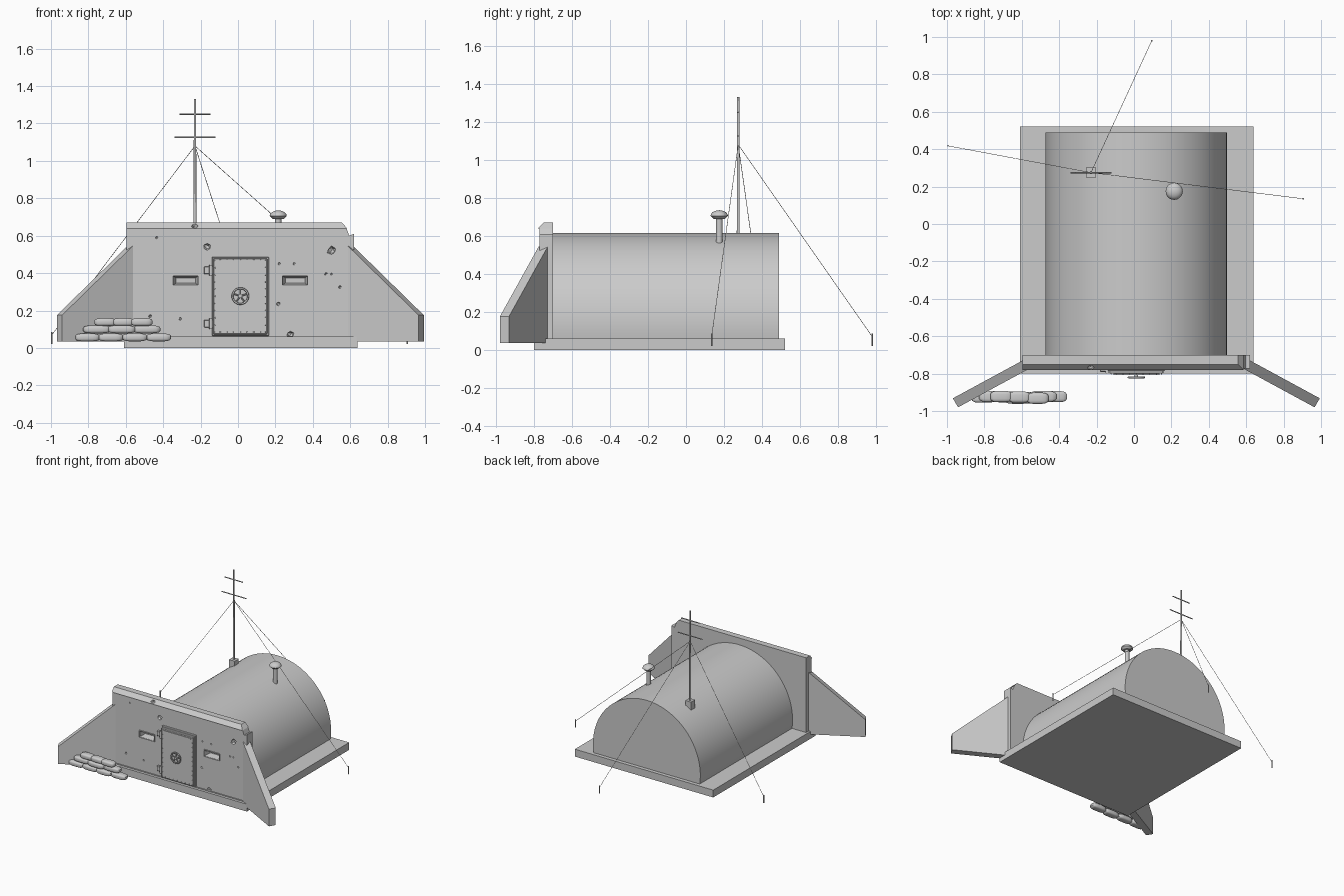
import bpy, bmesh, math, random
from mathutils import Vector

if "Cube" in bpy.data.objects:
    bpy.data.objects.remove(bpy.data.objects["Cube"], do_unlink=True)
random.seed(4)
CX = 0.0125  # centre line of the bunker

concrete = bpy.data.materials.new("concrete_grey")
concrete.use_nodes = True
GREY = (0.6, 0.6, 0.6, 1)
concrete.diffuse_color = GREY
concrete.node_tree.nodes["Principled BSDF"].inputs["Base Color"].default_value = GREY


def finish(bm, name, smooth=False):
    bmesh.ops.recalc_face_normals(bm, faces=bm.faces)
    me = bpy.data.meshes.new(name)
    bm.to_mesh(me)
    bm.free()
    me.materials.append(concrete)
    ob = bpy.data.objects.new(name, me)
    bpy.context.collection.objects.link(ob)
    if smooth:
        bpy.ops.object.select_all(action="DESELECT")
        ob.select_set(True)
        bpy.context.view_layer.objects.active = ob
        bpy.ops.object.shade_smooth_by_angle(angle=math.radians(35))
    return ob


def box(name, x, y, z, bevel=0):
    bm = bmesh.new()
    bmesh.ops.create_cube(bm, size=1)
    for v in bm.verts:
        v.co = [r[0] + (c + 0.5) * (r[1] - r[0]) for c, r in zip(v.co, (x, y, z))]
    if bevel:
        bmesh.ops.bevel(bm, geom=bm.edges[:], offset=bevel, segments=1, affect="EDGES")
    return finish(bm, name)


def prism(name, points, offset, smooth=False):
    """Extrude a closed 3D outline along an offset."""
    bm = bmesh.new()
    face = bm.faces.new([bm.verts.new(p) for p in points])
    out = bmesh.ops.extrude_face_region(bm, geom=[face])["geom"]
    bmesh.ops.translate(bm, vec=offset, verts=[v for v in out if isinstance(v, bmesh.types.BMVert)])
    return finish(bm, name, smooth)


def rod(name, a, b, r1, r2=None, sides=12):
    a, b = Vector(a), Vector(b)
    bm = bmesh.new()
    bmesh.ops.create_cone(bm, cap_ends=True, segments=sides, radius1=r1,
                          radius2=r1 if r2 is None else r2, depth=(b - a).length)
    turn = (b - a).to_track_quat("Z", "Y")
    for v in bm.verts:
        v.co = turn @ v.co + (a + b) / 2
    return finish(bm, name, sides > 6)


def cut(target, cutter):
    cutter.hide_render = True
    cutter.hide_set(True)
    mod = target.modifiers.new("cut", "BOOLEAN")
    mod.object, mod.operation, mod.solver = cutter, "DIFFERENCE", "EXACT"


# Floor slab and vaulted hall
box("foundation_slab", (-0.61, 0.64), (-0.80, 0.52), (0, 0.06))
low = math.asin(0.08 / 0.485)
arc = [-low + (math.pi + 2 * low) * i / 48 for i in range(49)]
prism("vaulted_hall", [(CX + 0.485 * math.cos(t), -0.72, 0.13 + 0.485 * math.sin(t)) for t in arc],
      (0, 1.21, 0), True)

# Front wall with a broken upper corner
wall = prism("front_wall", [(-0.595, -0.772, 0.04), (0.62, -0.772, 0.04), (0.62, -0.772, 0.61),
                            (0.595, -0.772, 0.60), (0.58, -0.772, 0.64), (-0.595, -0.772, 0.64)],
             (0, 0.072, 0))
coping = prism("coping", [(-0.595, -0.70, 0.638), (-0.595, -0.78, 0.638), (-0.595, -0.75, 0.67),
                          (-0.595, -0.70, 0.67)], (1.18, 0, 0))
for v in coping.data.vertices:
    if v.co.x > 0 and v.co.z > 0.65:
        v.co.x -= 0.03
box("wall_plinth", (-0.575, 0.60), (-0.778, -0.76), (0.055, 0.065))

# Splayed wing walls
for side, label in ((1, "left"), (-1, "right")):
    prism(label + "_wing_wall", [(CX + side * 0.575, -0.775, 0.035), (CX + side * 0.953, -0.98, 0.035),
                                 (CX + side * 0.953, -0.98, 0.175), (CX + side * 0.575, -0.775, 0.545)],
          (side * 0.028, 0.048, 0))

# Firing slits, with splayed reveals
for x in (-0.28, 0.305):
    bm = bmesh.new()
    bmesh.ops.create_cube(bm, size=1)
    for v in bm.verts:
        w, h = (0.07, 0.026) if v.co.y < 0 else (0.052, 0.014)
        v.co = (x + math.copysign(w, v.co.x), -0.785 if v.co.y < 0 else -0.72,
                0.36 + math.copysign(h, v.co.z))
    cut(wall, finish(bm, "slit_cutter"))
    for s in (-1, 1):
        box("slit_lintel", (x - 0.07, x + 0.07), (-0.779, -0.768),
            (0.36 + s * 0.028 - 0.003, 0.36 + s * 0.028 + 0.003))
        box("slit_jamb", (x + s * 0.07 - 0.003, x + s * 0.07 + 0.003), (-0.779, -0.768), (0.332, 0.388))

# Shell pits in the wall and a chip in the coping
pits = [(-0.165, 0.54, 0.022), (0.5, 0.52, 0.024), (0.28, 0.07, 0.022), (-0.435, 0.59, 0.007),
        (0.22, 0.45, 0.008), (0.3, 0.45, 0.008), (0.47, 0.395, 0.008), (0.5, 0.395, 0.007),
        (0.545, 0.325, 0.01), (0.215, 0.235, 0.011), (-0.47, 0.17, 0.01), (-0.31, 0.155, 0.009)]
for x, z, r in pits + [(-0.23, 0.655, 0.02)]:
    bm = bmesh.new()
    bmesh.ops.create_icosphere(bm, subdivisions=1, radius=r)
    for v in bm.verts:
        v.co = v.co * random.uniform(0.8, 1.1) + Vector((x, -0.772, z))
    cut(coping if z > 0.64 else wall, finish(bm, "pit_cutter"))

# Blast door
box("door_frame", (-0.14, 0.165), (-0.785, -0.76), (0.065, 0.487), 0.003)
box("door_panel", (-0.132, 0.157), (-0.80, -0.78), (0.073, 0.479), 0.004)
box("door_drip_bar", (-0.11, 0.135), (-0.806, -0.795), (0.456, 0.464))
for z in (0.13, 0.415):
    box("hinge_plate", (-0.182, -0.135), (-0.79, -0.765), (z - 0.02, z + 0.02), 0.003)
    rod("hinge_pin", (-0.145, -0.792, z - 0.028), (-0.145, -0.792, z + 0.028), 0.009)
rivets = [(x, 0.085 + 0.0382 * i) for x in (-0.122, 0.147) for i in range(11)]
rivets += [(-0.095 + 0.0358 * i, z) for z in (0.085, 0.472) for i in range(7)]
for x, z in rivets:
    rod("door_rivet", (x, -0.798, z), (x, -0.804, z), 0.004, 0.002, 6)

# Door hand wheel
bpy.ops.mesh.primitive_torus_add(major_segments=28, minor_segments=8, major_radius=0.042,
                                 minor_radius=0.005, location=(CX, -0.82, 0.277),
                                 rotation=(math.pi / 2, 0, 0))
wheel = bpy.context.object
wheel.name = "hand_wheel"
wheel.data.materials.append(concrete)
bpy.ops.object.shade_smooth_by_angle(angle=math.radians(60))
rod("wheel_hub", (CX, -0.79, 0.277), (CX, -0.826, 0.277), 0.01)
for k in range(5):
    t = math.pi / 2 + k * math.tau / 5
    rod("wheel_spoke", (CX, -0.82, 0.277),
        (CX + 0.042 * math.cos(t), -0.82, 0.277 + 0.042 * math.sin(t)), 0.004, sides=6)

# Sandbag stack
for z, length, xs in ((0.056, 0.13, (-0.805, -0.68, -0.552, -0.424)),
                      (0.099, 0.145, (-0.755, -0.622, -0.488)),
                      (0.138, 0.115, (-0.71, -0.613, -0.515))):
    for x in xs:
        bm = bmesh.new()
        bmesh.ops.create_cube(bm, size=1)
        bmesh.ops.bevel(bm, geom=bm.edges[:], offset=0.3, segments=3, profile=0.5, affect="EDGES")
        dy = random.uniform(-0.005, 0.005)
        for v in bm.verts:
            v.co = (x + v.co.x * length, -0.927 + dy + v.co.y * 0.06, z + v.co.z * 0.042)
        finish(bm, "sandbag", True)

# Mushroom vent
VX, VY = 0.215, 0.175
rod("vent_pipe", (VX, VY, 0.53), (VX, VY, 0.70), 0.017, sides=16)
rod("vent_collar", (VX, VY, 0.69), (VX, VY, 0.705), 0.03, 0.046, 20)
bm = bmesh.new()
bmesh.ops.create_uvsphere(bm, u_segments=20, v_segments=10, radius=0.046)
bmesh.ops.bisect_plane(bm, geom=bm.verts[:] + bm.edges[:] + bm.faces[:], plane_co=(0, 0, 0),
                       plane_no=(0, 0, -1), clear_outer=True)
for v in bm.verts:
    v.co = (VX + v.co.x, VY + v.co.y, 0.705 + v.co.z * 0.65)
finish(bm, "vent_cap", True)

# Radio mast with crossbars, guy wires and stakes
MX, MY = -0.23, 0.275
box("mast_base", (MX - 0.026, MX + 0.026), (MY - 0.026, MY + 0.026), (0.51, 0.60))
rod("mast", (MX, MY, 0.58), (MX, MY, 1.33), 0.008, 0.006)
for z, half in ((1.25, 0.082), (1.125, 0.11)):
    rod("crossbar", (MX - half, MY, z), (MX + half, MY, z), 0.004, sides=8)
for x, y in ((-0.995, 0.418), (0.905, 0.135), (0.095, 0.98)):
    rod("guy_wire", (MX, MY, 1.08), (x, y, 0.07), 0.0015, sides=6)
    rod("stake", (x, y, 0.02), (x, y, 0.085), 0.004, sides=8)
